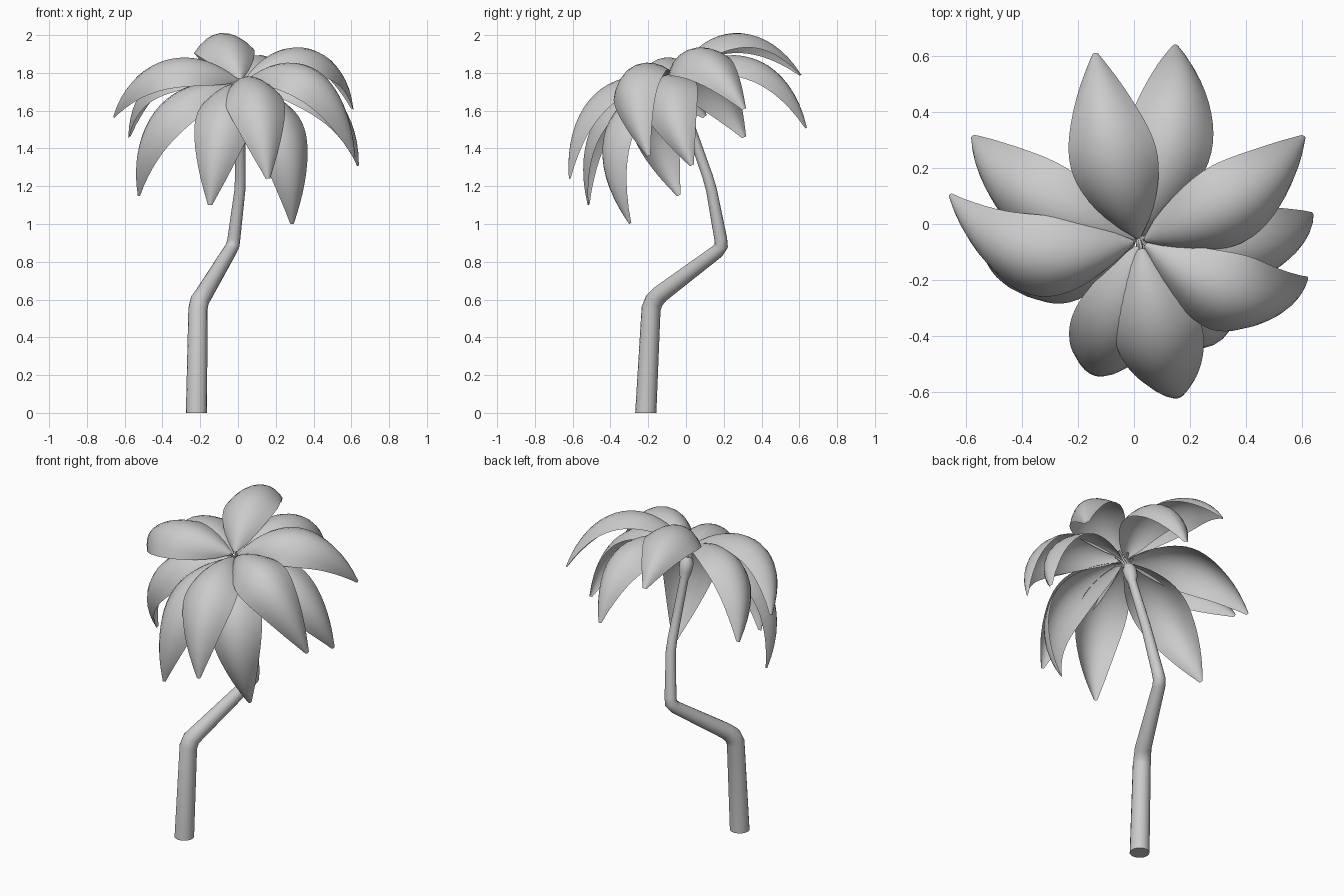
import bpy, math
from mathutils import Vector

if "Cube" in bpy.data.objects:
    bpy.data.objects.remove(bpy.data.objects["Cube"])

CROWN = Vector((0.02, -0.07, 1.765))         # where the leaves spring from
AXIS = Vector((0, -0.4, 0.92)).normalized()  # crown leans forward


def make_object(name, verts, faces, angle=50):
    mesh = bpy.data.meshes.new(name)
    mesh.from_pydata(verts, [], faces)
    mesh.update()
    ob = bpy.data.objects.new(name, mesh)
    bpy.context.collection.objects.link(ob)
    bpy.ops.object.select_all(action='DESELECT')
    bpy.context.view_layer.objects.active = ob
    ob.select_set(True)
    bpy.ops.object.shade_smooth_by_angle(angle=math.radians(angle))
    return ob


def tube(name, points, radii, sides=16):
    """Capped round tube along a polyline."""
    pts = [Vector(p) for p in points]
    verts, faces = [], []
    for i, p in enumerate(pts):
        d = Vector((0, 0, 0))
        if i > 0:
            d += (p - pts[i - 1]).normalized()
        if i < len(pts) - 1:
            d += (pts[i + 1] - p).normalized()
        d.normalize()
        if i == 0 and p.z == 0:
            d = Vector((0, 0, 1))
        ref = Vector((1, 0, 0)) if abs(d.x) < 0.8 else Vector((0, 1, 0))
        u = (ref - d * ref.dot(d)).normalized()
        v = d.cross(u)
        for k in range(sides):
            a = 2 * math.pi * k / sides
            verts.append(p + radii[i] * (u * math.cos(a) + v * math.sin(a)))
    for i in range(len(pts) - 1):
        for k in range(sides):
            a, b = i * sides + k, i * sides + (k + 1) % sides
            faces.append((a, b, b + sides, a + sides))
    faces.append(tuple(reversed(range(sides))))
    faces.append(tuple(range(len(verts) - sides, len(verts))))
    return make_object(name, verts, faces)


def leaf(name, tip, bow=(0, 0, 0), half=0.157, rows=18, cols=8):
    """Arching leaf with a rounded, drooping cross-section."""
    tip = Vector(tip)
    rel = tip - CROWN
    h = rel.dot(AXIS)
    radial = (rel - AXIS * h).normalized()
    low = min(max((-0.26 - h) / 0.31, 0), 1)   # 0 = upper ring, 1 = lower ring
    base = CROWN - AXIS * 0.03 * low + radial * 0.02
    c1 = CROWN + radial * (0.27 + 0.08 * low) + AXIS * (0.22 - 0.12 * low) + Vector(bow)
    c2 = CROWN + radial * (0.59 + 0.06 * low) + AXIS * (0.12 - 0.27 * low) + Vector(bow)

    def point(t):
        s = 1 - t
        return base * s ** 3 + c1 * 3 * t * s * s + c2 * 3 * t * t * s + tip * t ** 3

    verts, faces = [], []
    for i in range(rows + 1):
        t = i / rows
        s = 1 - t
        tan = ((c1 - base) * s * s + (c2 - c1) * 2 * s * t + (tip - c2) * t * t).normalized()
        side = AXIS.cross(radial).normalized()
        side = (side - tan * side.dot(tan)).normalized()
        up = tan.cross(side)
        w = max(half * max(math.sin(math.pi * t ** 0.87), 0) ** 0.72, 0.012)
        for j in range(cols + 1):
            k = 2 * j / cols - 1
            verts.append(point(t) + side * w * k - up * w * 0.6 * k * k)
    n = cols + 1
    for i in range(rows):
        for j in range(cols):
            a = i * n + j
            faces.append((a, a + n, a + n + 1, a + 1))
    make_object(name, verts, faces, 60)
    # short stalk joining the leaf to the trunk
    start = Vector((0.012, -0.035, 1.69)) + radial * 0.015
    tube(name + "_stalk", [start, base - AXIS * 0.02, point(0.04) - AXIS * 0.008],
         [0.009, 0.008, 0.005], 6)


# Crooked trunk with a swollen head
tube("trunk",
     [(-0.22, -0.213, 0), (-0.212, -0.185, 0.55), (-0.203, -0.168, 0.595),
      (-0.18, -0.135, 0.63), (-0.045, 0.165, 0.855), (-0.028, 0.187, 0.885),
      (-0.022, 0.184, 0.92), (0.01, 0.135, 1.18), (0.012, 0.115, 1.25),
      (0.012, 0.0, 1.58), (0.012, -0.01, 1.62), (0.012, -0.025, 1.67),
      (0.012, -0.035, 1.70)],
     [0.056, 0.051, 0.05, 0.047, 0.037, 0.036,
      0.034, 0.029, 0.028, 0.025, 0.037, 0.04, 0.026])

# Upper and lower leaves: tip position, sideways bow of the midrib
leaves = [
    ((-0.14, 0.61, 1.79), (-0.01, 0, 0)), ((0.61, 0.31, 1.61), (0, 0, 0.02)),
    ((0.62, -0.20, 1.36), (0, -0.06, 0.07)), ((0.16, -0.62, 1.24), (0, 0, 0)),
    ((-0.66, 0.10, 1.57), (0, -0.10, -0.02)),
    ((0.15, 0.64, 1.51), (0.03, 0, 0)), ((-0.58, 0.31, 1.46), (0, 0, 0)),
    ((0.64, 0.03, 1.31), (0, 0, 0)), ((0.29, -0.30, 1.00), (0.02, -0.02, 0)),
    ((-0.15, -0.52, 1.10), (0, 0, 0)), ((-0.53, -0.04, 1.15), (0, -0.02, 0)),
]
for i, (tip, bow) in enumerate(leaves):
    leaf(f"leaf_{i + 1}", tip, bow)
